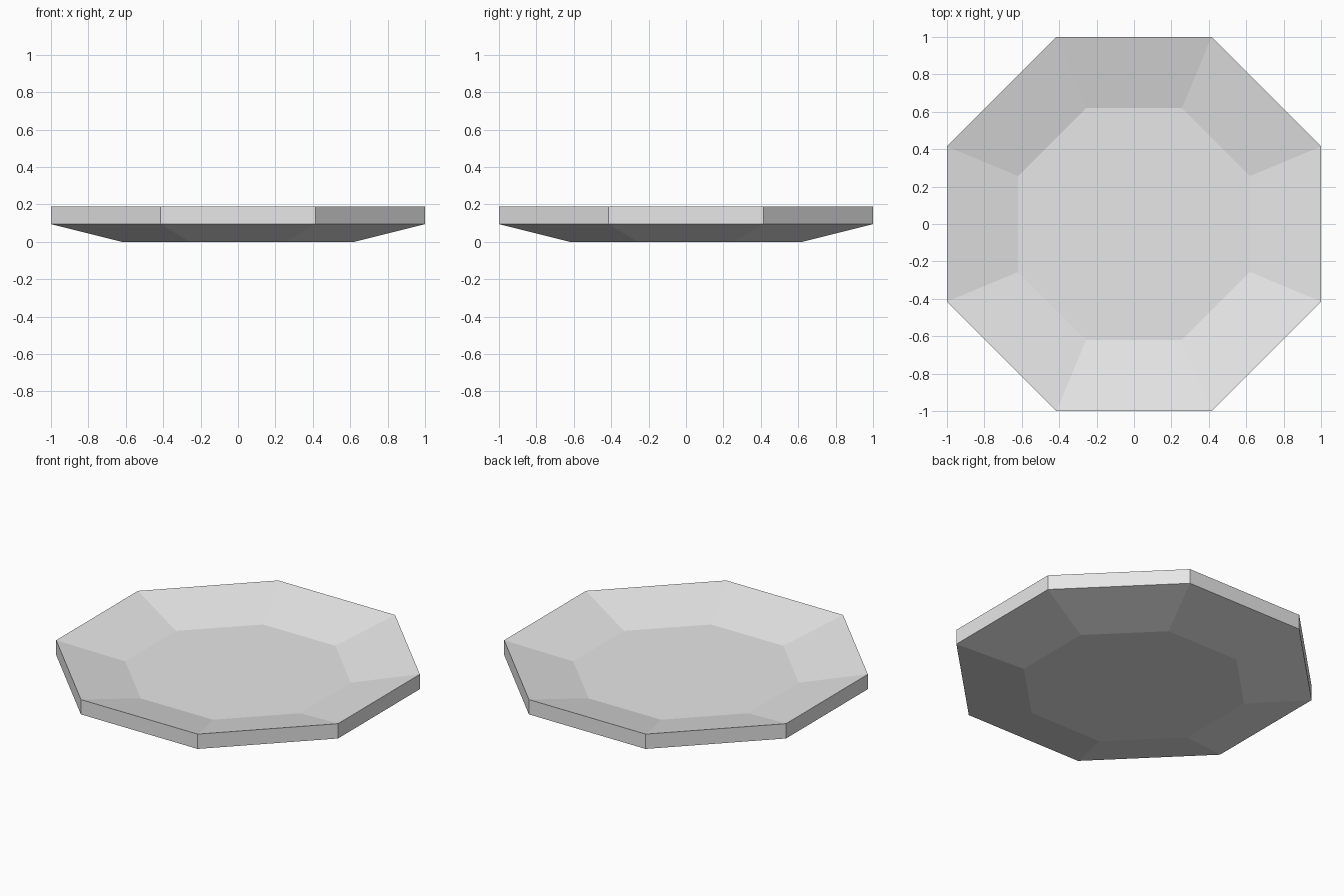
import bpy
import bmesh
import math
from mathutils import Matrix

cube = bpy.data.objects.get("Cube")
if cube:
    bpy.data.objects.remove(cube, do_unlink=True)

SIDES = 8
RIM = 1.0        # centre to flat side, rim
FLOOR = 0.62     # centre to flat side, floor
WALL = 0.095     # thickness, also the height of the rim band

# Plain grey finish
grey = bpy.data.materials.new("plain_grey")
grey.use_nodes = True
colour = (0.8, 0.8, 0.8, 1.0)
grey.diffuse_color = colour
grey.node_tree.nodes["Principled BSDF"].inputs["Base Color"].default_value = colour


def ring(bm, apothem, z, filled=False):
    """Octagonal ring with flat sides facing the axes; returns its vertices."""
    matrix = Matrix.Translation((0, 0, z)) @ Matrix.Rotation(math.pi / SIDES, 4, "Z")
    return bmesh.ops.create_circle(
        bm, cap_ends=filled, segments=SIDES,
        radius=apothem / math.cos(math.pi / SIDES), matrix=matrix)["verts"]


# Dish: underside, sloping outer wall, upright rim band, sloping inside, floor
bm = bmesh.new()
rings = [
    ring(bm, FLOOR, 0, filled=True),
    ring(bm, RIM, WALL),
    ring(bm, RIM, 2 * WALL),
    ring(bm, FLOOR, WALL, filled=True),
]
for low, high in zip(rings, rings[1:]):
    for i in range(SIDES):
        j = (i + 1) % SIDES
        bm.faces.new((low[i], low[j], high[j], high[i]))
bmesh.ops.recalc_face_normals(bm, faces=bm.faces)

mesh = bpy.data.meshes.new("octagonal_dish")
bm.to_mesh(mesh)
bm.free()
mesh.materials.append(grey)
dish = bpy.data.objects.new("octagonal_dish", mesh)
bpy.context.collection.objects.link(dish)
